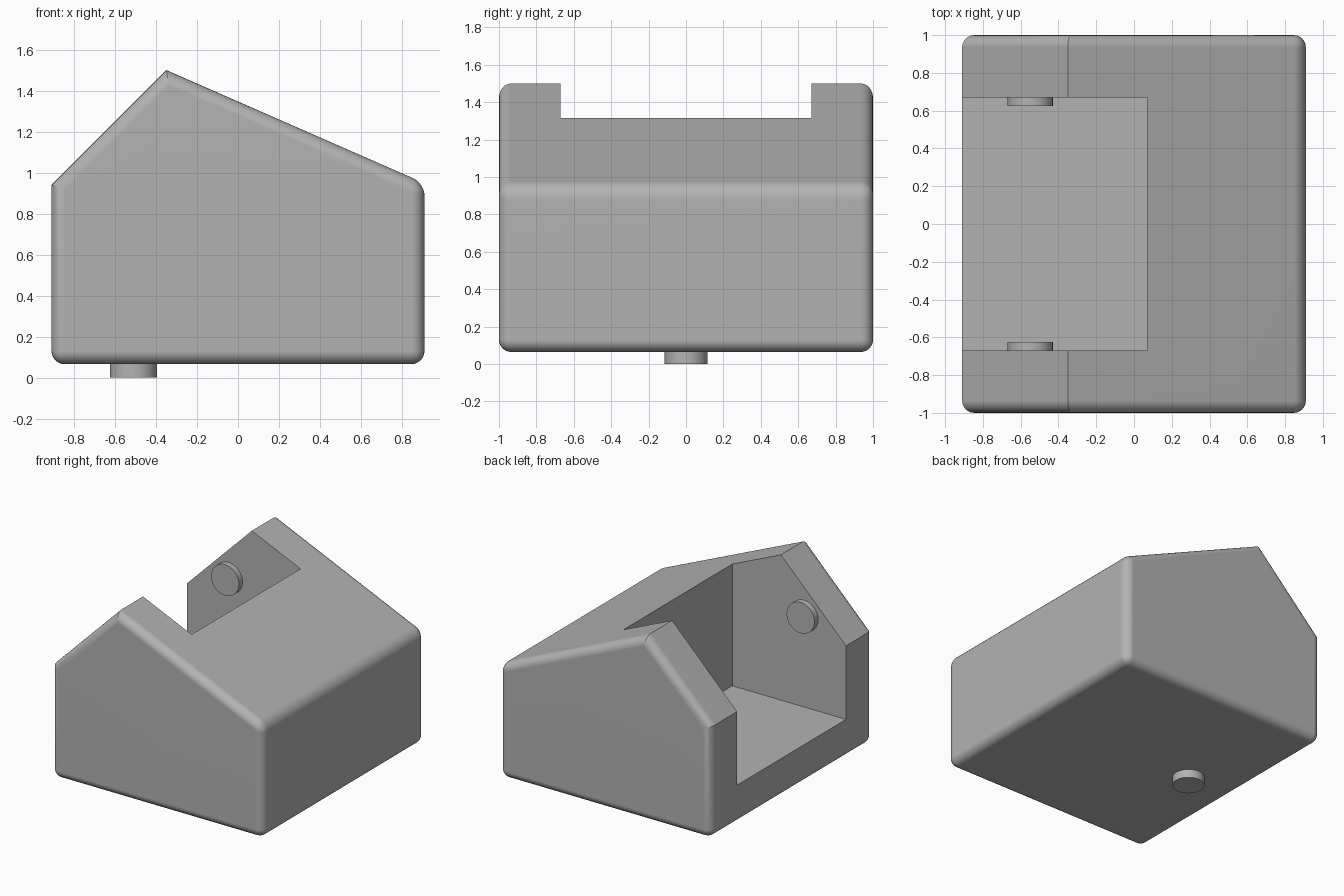
import bpy, bmesh, math
from mathutils import Vector

old = bpy.data.objects.get("Cube")
if old:
    bpy.data.objects.remove(old, do_unlink=True)

GREY = (0.45, 0.45, 0.45, 1)
grey = bpy.data.materials.new("plain grey")
grey.use_nodes = True
grey.diffuse_color = GREY
grey.node_tree.nodes["Principled BSDF"].inputs["Base Color"].default_value = GREY


def add_object(name, bm):
    mesh = bpy.data.meshes.new(name)
    bmesh.ops.recalc_face_normals(bm, faces=bm.faces)
    bm.to_mesh(mesh)
    bm.free()
    mesh.materials.append(grey)
    obj = bpy.data.objects.new(name, mesh)
    bpy.context.collection.objects.link(obj)
    return obj


def activate(obj):
    bpy.ops.object.select_all(action="DESELECT")
    obj.select_set(True)
    bpy.context.view_layer.objects.active = obj


def smooth(obj):
    activate(obj)
    bpy.ops.object.shade_smooth_by_angle(angle=math.radians(25))


def pin(name, centre, radius, depth, axis):
    bpy.ops.mesh.primitive_cylinder_add(vertices=48, radius=radius, depth=depth, location=centre)
    obj = bpy.context.object
    obj.name = name
    obj.rotation_euler = Vector(axis).to_track_quat("Z", "Y").to_euler()
    obj.data.materials.append(grey)
    smooth(obj)


# Housing: gabled profile extruded along y
PROFILE = [(-0.91, 0.065), (0.91, 0.065), (0.91, 0.948), (-0.35, 1.5), (-0.91, 0.94)]
bm = bmesh.new()
face = bm.faces.new([bm.verts.new((x, -1, z)) for x, z in PROFILE])
ext = bmesh.ops.extrude_face_region(bm, geom=[face], use_keep_orig=True)
bmesh.ops.translate(bm, vec=(0, 2, 0), verts=[v for v in ext["geom"] if isinstance(v, bmesh.types.BMVert)])
bmesh.ops.recalc_face_normals(bm, faces=bm.faces)


# Round everything but the ridge and the eave on the open side
def stays_sharp(edge):
    a, b = (v.co for v in edge.verts)
    return abs(a.y - b.y) > 1 and a.x < 0 and a.z > 0.5


bmesh.ops.bevel(bm, geom=[e for e in bm.edges if not stays_sharp(e)], offset=0.065,
                offset_type="OFFSET", segments=6, profile=0.5, affect="EDGES", clamp_overlap=True)
housing = add_object("housing", bm)

# Open pocket cut through the low side and roof
bm = bmesh.new()
bmesh.ops.create_cube(bm, size=1)
low, high = Vector((-1.3, -0.67, 0.367)), Vector((0.07, 0.67, 2))
for v in bm.verts:
    v.co = Vector(h if c > 0 else l for c, l, h in zip(v.co, low, high))
cutter = add_object("pocket_cutter", bm)
cutter.hide_render = True

cut = housing.modifiers.new("pocket", "BOOLEAN")
cut.operation = "DIFFERENCE"
cut.solver = "EXACT"
cut.object = cutter
activate(housing)
bpy.ops.object.modifier_apply(modifier=cut.name)
bpy.data.objects.remove(cutter, do_unlink=True)
smooth(housing)
weighted = housing.modifiers.new("clean shading", "WEIGHTED_NORMAL")
weighted.keep_sharp = True

# Pivot pins on the pocket walls and locating peg underneath
for side, label in ((-1, "front"), (1, "back")):
    pin(label + "_pivot_pin", (-0.55, side * 0.655, 1.08), 0.12, 0.06, (0, side, 0))
pin("bottom_peg", (-0.51, 0, 0.04), 0.115, 0.08, (0, 0, 1))
